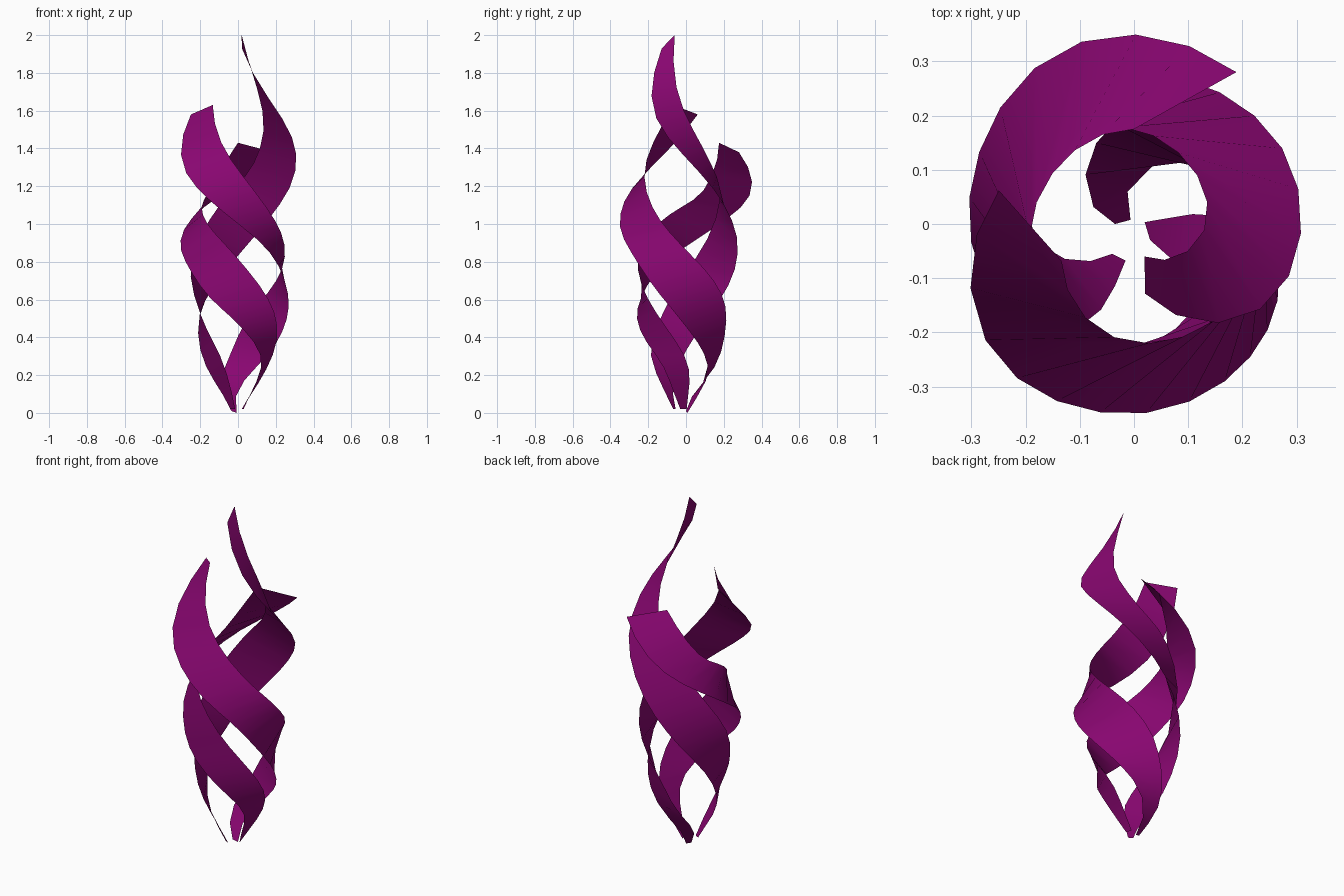
import bpy
from math import sin, cos, radians

STEPS = 3  # segments between two keys

mat = bpy.data.materials.new("purple")
mat.diffuse_color = (0.25, 0.002, 0.165, 1)


def spline(keys):
    """Catmull-Rom through the rows of keys."""
    pts = [keys[0]] + keys + [keys[-1]]
    # extend the ends in a straight line
    pts[0] = [2 * a - b for a, b in zip(keys[0], keys[1])]
    pts[-1] = [2 * a - b for a, b in zip(keys[-1], keys[-2])]
    out = []
    for i in range(1, len(pts) - 2):
        for s in range(STEPS):
            t = s / STEPS
            out.append([0.5 * (2 * b + (c - a) * t + (2 * a - 5 * b + 4 * c - d) * t * t
                               + (3 * b - a - 3 * c + d) * t ** 3)
                        for a, b, c, d in zip(*pts[i - 1:i + 3])])
    return out + [keys[-1]]


def ribbon(name, keys):
    """Each key: upper edge (angle, radius, z), lower edge (angle, radius, z)."""
    verts = []
    for a, r, z, b, q, w in spline([list(k) for k in keys]):
        for ang, rad, h in ((a, r, z), (b, q, w)):
            verts.append((rad * cos(radians(ang)), rad * sin(radians(ang)), max(h, 0)))
    n = len(verts) // 2
    faces = [(2 * i, 2 * i + 2, 2 * i + 3, 2 * i + 1) for i in range(n - 1)]
    me = bpy.data.meshes.new(name)
    me.from_pydata(verts, [], faces)
    me.materials.append(mat)
    me.shade_smooth()
    ob = bpy.data.objects.new(name, me)
    bpy.context.collection.objects.link(ob)


# Tallest ribbon
ribbon("tall_ribbon", [
    (257, .069, .02, 234, .068, .02),
    (243, .207, .30, 193, .175, .25),
    (211, .235, .53, 150, .235, .51),
    (168, .25, .82, 103, .265, .76),
    (115, .195, 1.12, 57, .29, 1.02),
    (58, .155, 1.32, 12, .31, 1.28),
    (-5, .13, 1.60, -34, .281, 1.56),
    (-72, .063, 2.0, -81, .13, 1.93)])

# Middle ribbon
ribbon("middle_ribbon", [
    (180, .035, .01, 130, .01, 0),
    (115, .165, .24, 48, .155, .25),
    (78, .218, .49, 5, .235, .43),
    (36, .25, .70, -28, .30, .63),
    (-6, .247, .89, -60, .335, .85),
    (-50, .232, 1.09, -100, .353, 1.05),
    (-100, .212, 1.34, -142, .348, 1.27),
    (-153, .15, 1.63, -194, .257, 1.58)])

# Shortest ribbon
ribbon("short_ribbon", [
    (10, .02, .02, -45, .042, .02),
    (6, .15, .23, -44, .17, .24),
    (-28, .235, .46, -83, .245, .44),
    (-65, .26, .68, -122, .28, .61),
    (-108, .245, .90, -159, .297, .80),
    (-155, .205, 1.05, -205, .315, .97),
    (-212, .177, 1.18, -254, .35, 1.15),
    (-270, .175, 1.43, -304, .338, 1.38)])
